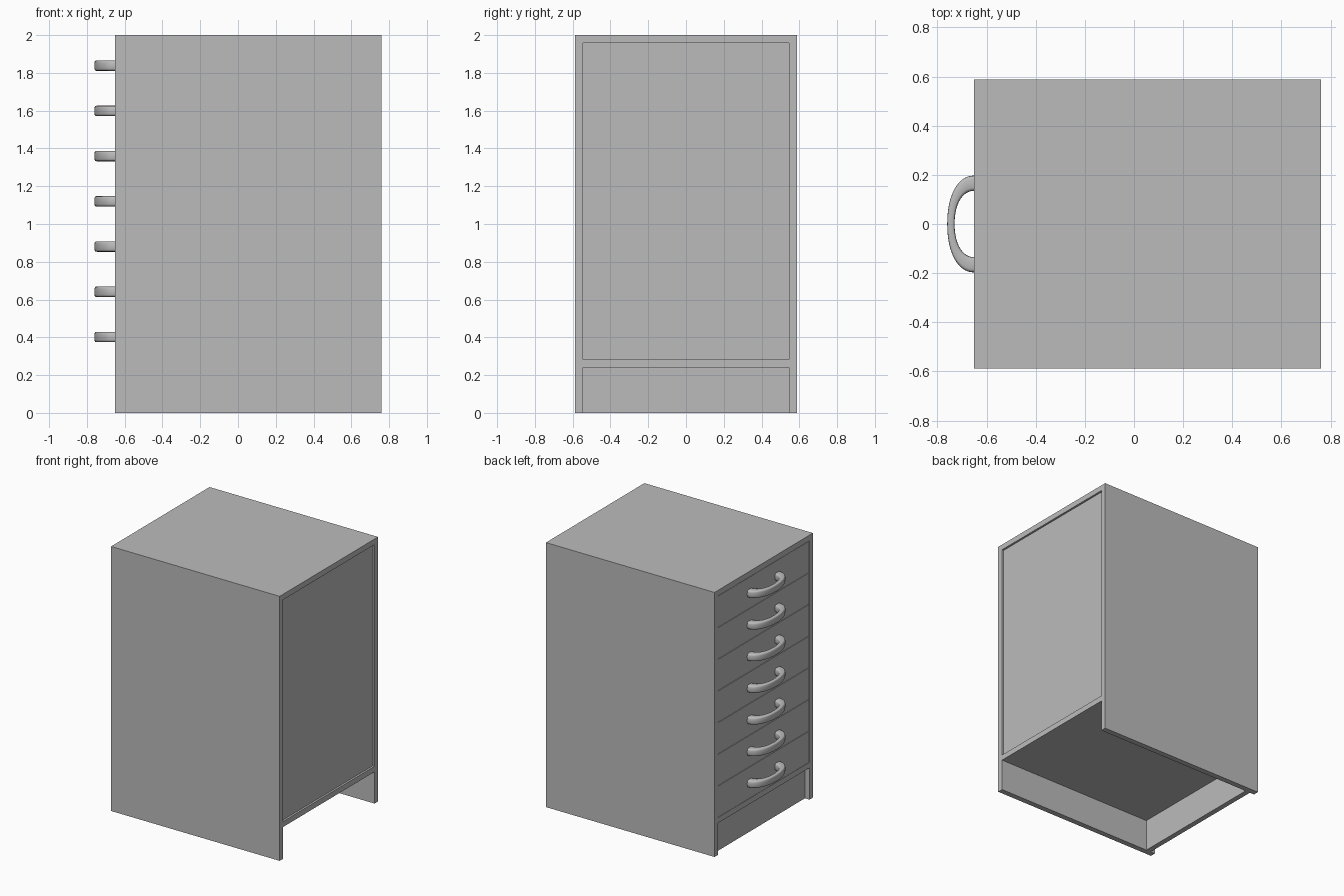
import bpy
import bmesh
from math import sin, cos, pi, copysign

cube = bpy.data.objects.get("Cube")
if cube:
    bpy.data.objects.remove(cube, do_unlink=True)

# One plain grey for everything
grey = bpy.data.materials.new("plain_grey")
grey.use_nodes = True
COLOUR = (0.5, 0.5, 0.5, 1)
grey.diffuse_color = COLOUR
grey.node_tree.nodes["Principled BSDF"].inputs["Base Color"].default_value = COLOUR

# Main sizes
X0, X1 = -0.65, 0.76       # drawer end and back end
HALF_Y, TOP = 0.588, 2.0
BOARD = 0.042
IN_Y = HALF_Y - BOARD
FLOOR = 0.24               # underside of the bottom board
DRAWERS = 7
IN_Z0, IN_Z1 = FLOOR + BOARD, TOP - BOARD
PITCH = (IN_Z1 - IN_Z0) / DRAWERS
GAP = 0.002


def finish(name, bm):
    mesh = bpy.data.meshes.new(name)
    bmesh.ops.recalc_face_normals(bm, faces=bm.faces)
    bm.to_mesh(mesh)
    bm.free()
    mesh.materials.append(grey)
    obj = bpy.data.objects.new(name, mesh)
    bpy.context.collection.objects.link(obj)
    return obj


def box(name, xs, ys, zs):
    bm = bmesh.new()
    bmesh.ops.create_cube(bm, size=1)
    for v in bm.verts:
        v.co = [lo + (c + 0.5) * (hi - lo) for c, (lo, hi) in zip(v.co, (xs, ys, zs))]
    return finish(name, bm)


def select_only(obj):
    bpy.ops.object.select_all(action='DESELECT')
    obj.select_set(True)
    bpy.context.view_layer.objects.active = obj


def cut(target, cutter):
    cutter.hide_render = True
    mod = target.modifiers.new("cut", 'BOOLEAN')
    mod.operation = 'DIFFERENCE'
    mod.solver = 'EXACT'
    mod.object = cutter
    select_only(target)
    bpy.ops.object.modifier_apply(modifier=mod.name)
    bpy.data.objects.remove(cutter, do_unlink=True)


# Carcass: one block with the drawer space and the foot space cut through
carcass = box("carcass", (X0, X1), (-HALF_Y, HALF_Y), (0, TOP))
cut(carcass, box("drawer_space", (X0 - 1, X1 + 1), (-IN_Y, IN_Y), (IN_Z0, IN_Z1)))
cut(carcass, box("foot_space", (X0 - 1, X1 + 1), (-IN_Y, IN_Y), (-1, FLOOR)))

# Recessed back panel and kick board
box("back_panel", (X1 - 0.04, X1 - 0.015), (-IN_Y, IN_Y), (IN_Z0, IN_Z1))
box("kick_board", (X0 + 0.038, X0 + 0.078), (-IN_Y, IN_Y), (0, FLOOR))


def power(c, p):
    return copysign(abs(c) ** p, c)


def handle(name, z, steps=28, sides=20):
    """Bow handle: rounded sections lofted between an outer and an inner arc."""
    bm = bmesh.new()
    rings = []
    for i in range(steps + 1):
        t = pi * i / steps
        c, s = power(cos(t), 0.92), power(sin(t), 0.92)
        outer = (X0 - 0.11 * s, 0.197 * c)
        inner = (X0 - 0.08 * s, 0.135 * c)
        ring = []
        for j in range(sides):
            a = 2 * pi * j / sides
            u = 0.5 + 0.5 * power(cos(a), 0.5)
            h = 0.0275 * power(sin(a), 0.5)
            ring.append(bm.verts.new((inner[0] + u * (outer[0] - inner[0]),
                                      inner[1] + u * (outer[1] - inner[1]), z + h)))
        rings.append(ring)
    for r, q in zip(rings, rings[1:]):
        for j in range(sides):
            k = (j + 1) % sides
            bm.faces.new((r[j], r[k], q[k], q[j]))
    bm.faces.new(rings[0])
    bm.faces.new(rings[-1])
    obj = finish(name, bm)
    select_only(obj)
    bpy.ops.object.shade_smooth_by_angle(angle=0.7)


# Drawers, flush with the carcass, each with its handle
for n in range(DRAWERS):
    z0 = IN_Z0 + n * PITCH
    box(f"drawer_{n + 1}", (X0, X1 - 0.06), (-IN_Y + GAP, IN_Y - GAP),
        (z0 + GAP, z0 + PITCH - GAP))
    handle(f"drawer_handle_{n + 1}", z0 + PITCH / 2)
